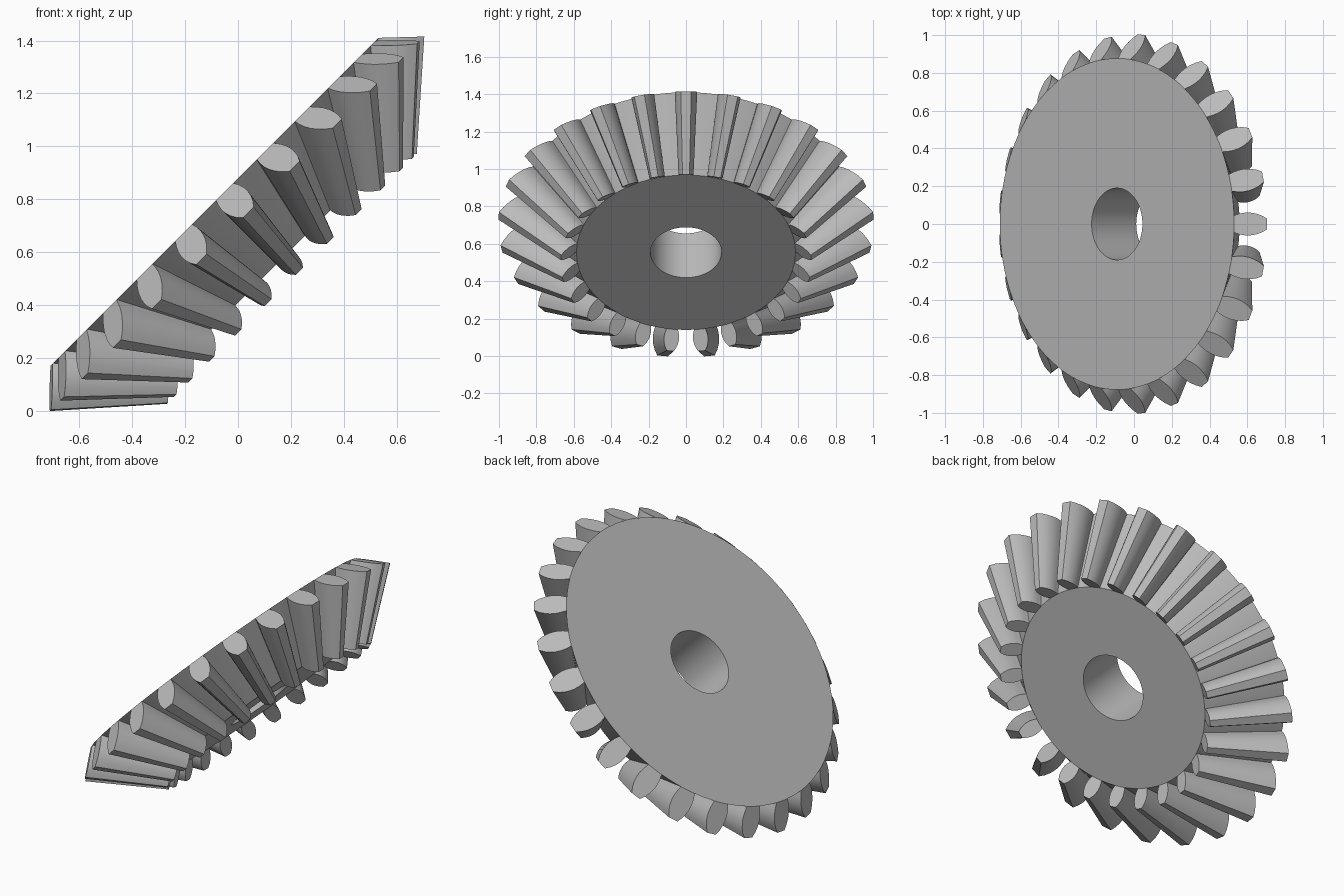
import bpy
import bmesh
import math
from mathutils import Matrix, Vector

cube = bpy.data.objects.get("Cube")
if cube:
    bpy.data.objects.remove(cube, do_unlink=True)

TEETH = 25
SEGMENTS = 150
APEX = 1.003        # depth of the cone apex below the back face
SHRINK = 0.667      # size of the inner tooth end relative to the outer
BORE = 0.19
ROOT = Vector((0.877, 0.0))     # radius, depth
TIP = Vector((1.004, 0.12))

# Half widths of a tooth from root to tip
HALF_WIDTHS = [0.046, 0.055, 0.060, 0.060, 0.055, 0.045, 0.028]

steel = bpy.data.materials.new("steel_grey")
steel.use_nodes = True
colour = (0.5, 0.5, 0.5, 1)
steel.diffuse_color = colour
steel.node_tree.nodes["Principled BSDF"].inputs["Base Color"].default_value = colour

# Gear axis leans 45 degrees
PLACE = Matrix.Translation((-0.09, 0, 0.79)) @ Matrix.Rotation(math.radians(-45), 4, "Y")


def finish(bm, name):
    bmesh.ops.recalc_face_normals(bm, faces=bm.faces)
    mesh = bpy.data.meshes.new(name)
    bm.to_mesh(mesh)
    bm.free()
    mesh.materials.append(steel)
    obj = bpy.data.objects.new(name, mesh)
    bpy.context.collection.objects.link(obj)
    obj.matrix_world = PLACE
    bpy.ops.object.select_all(action="DESELECT")
    obj.select_set(True)
    bpy.context.view_layer.objects.active = obj
    bpy.ops.object.shade_smooth_by_angle(angle=math.radians(25))
    return obj


# Conical body with a straight bore, lathed from its section
small_depth = APEX * (1 - SHRINK)
section = [(BORE, 0), (ROOT.x, 0), (ROOT.x * SHRINK, -small_depth), (BORE, -small_depth)]
bm = bmesh.new()
rings = []
for i in range(SEGMENTS):
    a = math.tau * i / SEGMENTS
    rings.append([bm.verts.new((r * math.cos(a), r * math.sin(a), z)) for r, z in section])
for i in range(SEGMENTS):
    here, after = rings[i], rings[(i + 1) % SEGMENTS]
    for j in range(4):
        k = (j + 1) % 4
        bm.faces.new((here[j], after[j], after[k], here[k]))
finish(bm, "gear_body")


def tooth_end(scale, sink):
    """Outline of one tooth end, shrunk towards the apex, with its foot sunk in the body."""
    steps = len(HALF_WIDTHS) - 1
    side = []
    for i, half in enumerate(HALF_WIDTHS):
        p = ROOT.lerp(TIP, i / steps)
        depth = APEX - (APEX - p.y) * scale
        side.append(Vector((p.x * scale, half * scale, -depth)))
    foot = side[0] + Vector((-0.025, 0, sink))
    side.insert(0, foot)
    return side + [Vector((v.x, -v.y, v.z)) for v in reversed(side)]


# Tapered teeth around the cone
outer_end = tooth_end(1.0, -0.008)
inner_end = tooth_end(SHRINK, 0.008)
bm = bmesh.new()
for n in range(TEETH):
    turn = Matrix.Rotation(math.tau * n / TEETH, 3, "Z")
    outer = [bm.verts.new(turn @ v) for v in outer_end]
    inner = [bm.verts.new(turn @ v) for v in inner_end]
    bm.faces.new(outer)
    bm.faces.new(inner)
    for j in range(len(outer)):
        k = (j + 1) % len(outer)
        bm.faces.new((outer[j], outer[k], inner[k], inner[j]))
finish(bm, "gear_teeth")
